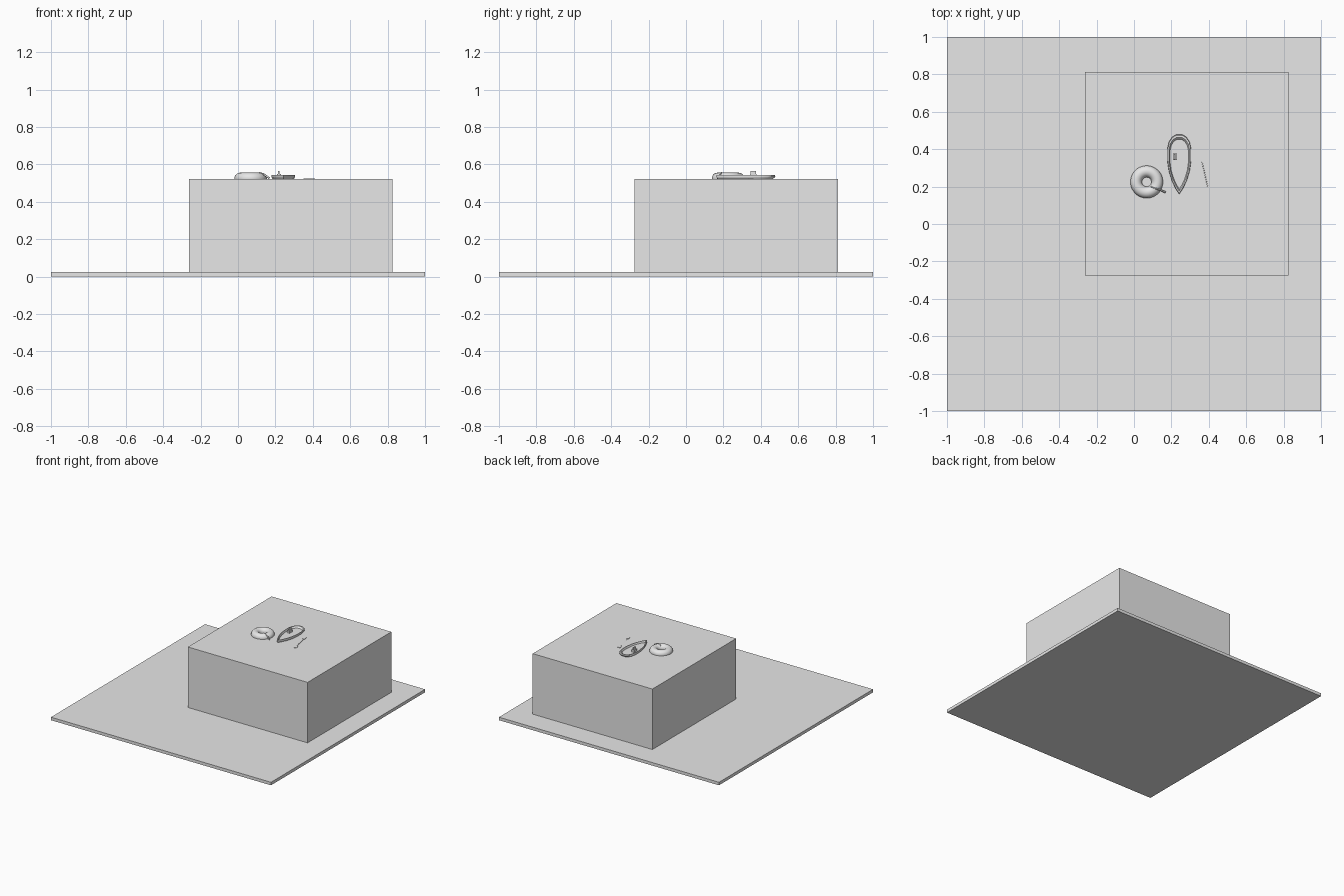
import bpy, bmesh, math
from mathutils import Vector

old = bpy.data.objects.get("Cube")
if old:
    bpy.data.objects.remove(old, do_unlink=True)

grey = bpy.data.materials.new("plain_grey")
grey.use_nodes = True
grey.diffuse_color = (0.8, 0.8, 0.8, 1)
grey.node_tree.nodes["Principled BSDF"].inputs["Base Color"].default_value = (0.8, 0.8, 0.8, 1)

TOP = 0.522  # height of the platform top


def finish(name, smooth=False):
    obj = bpy.context.object
    obj.name = name
    obj.data.materials.append(grey)
    if smooth:
        bpy.ops.object.shade_smooth_by_angle(angle=math.radians(40))
    return obj


def box(name, low, high):
    low, high = Vector(low), Vector(high)
    bpy.ops.mesh.primitive_cube_add(size=1, location=(low + high) / 2)
    bpy.context.object.scale = high - low
    bpy.ops.object.transform_apply(location=False, rotation=False)
    return finish(name)


def rod(name, start, end, radius):
    start, end = Vector(start), Vector(end)
    axis = end - start
    bpy.ops.mesh.primitive_cylinder_add(
        vertices=12, radius=radius, depth=axis.length, location=(start + end) / 2,
        rotation=axis.to_track_quat("Z", "Y").to_euler())
    return finish(name, True)


# Ground slab and raised platform
box("ground_slab", (-1, -1, 0), (1, 1, 0.025))
box("platform", (-0.263, -0.275, 0.025), (0.825, 0.812, TOP))

# Swim ring with a short cord hanging over its edge
bpy.ops.mesh.primitive_torus_add(
    major_segments=48, minor_segments=20, major_radius=0.056, minor_radius=0.031,
    location=(0.068, 0.225, TOP + 0.003))
finish("swim_ring", True)
cord = [(0.09, 0.2, 0.549), (0.115, 0.19, 0.556), (0.14, 0.182, 0.546), (0.167, 0.17, 0.527)]
for i, (a, b) in enumerate(zip(cord, cord[1:])):
    rod(f"cord_{i}", a, b, 0.003 + 0.001 * i)

# Boat hull: one outline lofted through rings, pointed bow towards the front
half = [(-0.16, 0.0), (-0.13, 0.02), (-0.09, 0.039), (-0.04, 0.055), (0.02, 0.064),
        (0.08, 0.064), (0.12, 0.055), (0.145, 0.038), (0.158, 0.017)]
outline = [(w, y) for y, w in half] + [(-w, y) for y, w in reversed(half[1:])]
sections = [(0.85, TOP - 0.002), (0.97, 0.53), (1.0, 0.537), (0.97, 0.543),
            (0.87, 0.543), (0.82, 0.538), (0.78, 0.53)]
bm = bmesh.new()
rings = []
for scale, z in sections:
    rings.append([bm.verts.new((0.242 + x * scale, 0.32 + y * (0.25 + 0.75 * scale), z))
                  for x, y in outline])
n = len(outline)
for lower, upper in zip(rings, rings[1:]):
    for i in range(n):
        j = (i + 1) % n
        bm.faces.new((lower[i], lower[j], upper[j], upper[i]))
bm.faces.new(list(reversed(rings[0])))
bm.faces.new(rings[-1])
bmesh.ops.recalc_face_normals(bm, faces=bm.faces)
mesh = bpy.data.meshes.new("boat_hull")
bm.to_mesh(mesh)
bm.free()
hull = bpy.data.objects.new("boat_hull", mesh)
bpy.context.collection.objects.link(hull)
bpy.ops.object.select_all(action="DESELECT")
hull.select_set(True)
bpy.context.view_layer.objects.active = hull
finish("boat_hull", True)

# Small upright seat inside the boat and its slim post
box("boat_seat", (0.208, 0.341, 0.529), (0.23, 0.377, 0.548))
box("boat_seat_back", (0.215, 0.345, 0.548), (0.223, 0.375, 0.566))

# Paddle lying beside the boat, partly sunk into the platform
rod("paddle_shaft", (0.363, 0.335, TOP), (0.397, 0.185, TOP), 0.002)
for name, x, y in (("paddle_grip", 0.362, 0.345), ("paddle_blade", 0.4, 0.182)):
    blade = box(name, (x - 0.01, y - 0.014, TOP - 0.002), (x + 0.01, y + 0.014, TOP + 0.003))
    blade.rotation_euler.z = math.radians(13)
